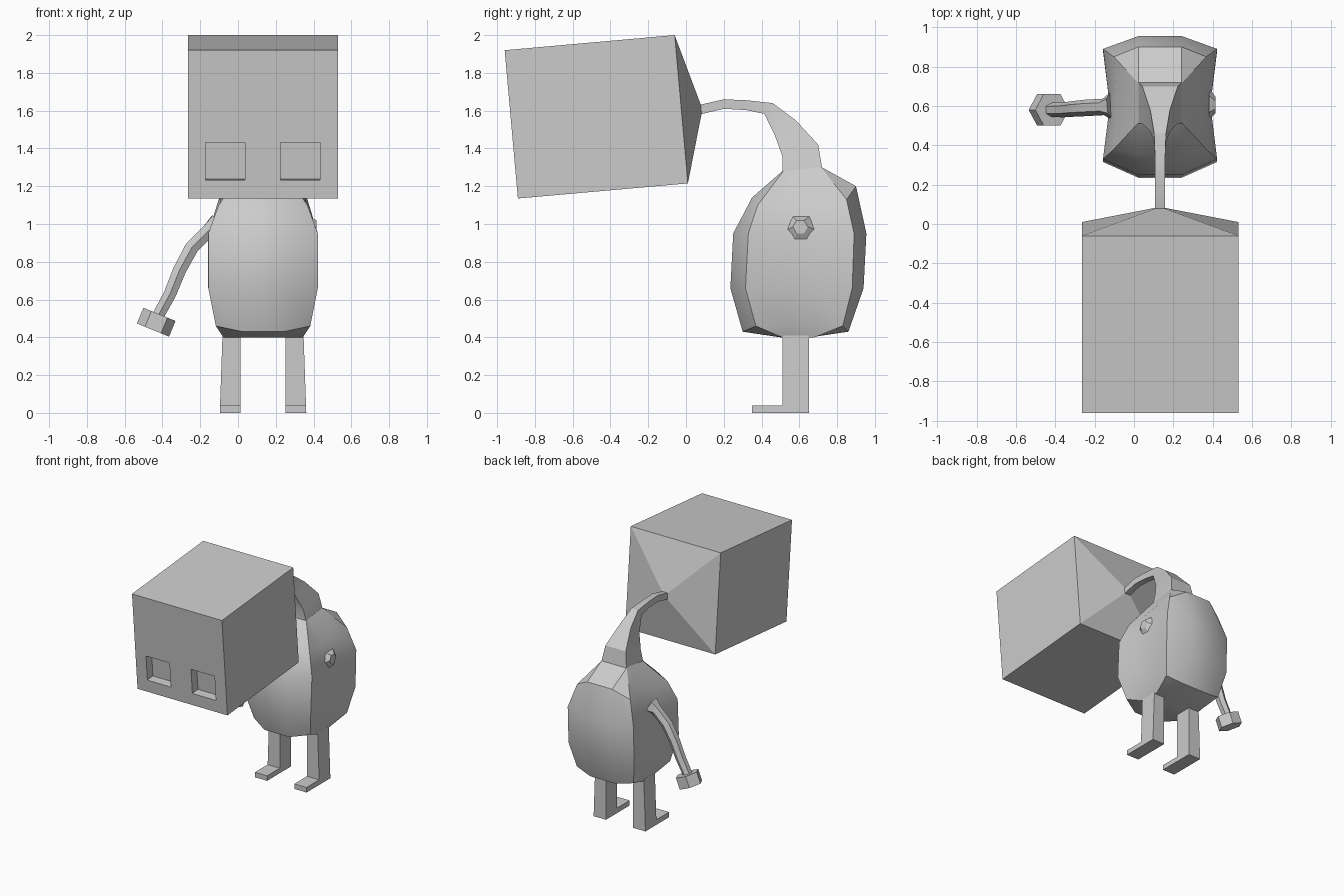
import bpy, bmesh, math
from mathutils import Vector

if "Cube" in bpy.data.objects:
    bpy.data.objects.remove(bpy.data.objects["Cube"])

CX = 0.1325  # symmetry line of head, neck, body and legs


def loft(name, rings, smooth=None):
    """Skin a list of equal-length point rings and cap both ends."""
    bm = bmesh.new()
    loops = [[bm.verts.new(p) for p in ring] for ring in rings]
    n = len(loops[0])
    for a, b in zip(loops, loops[1:]):
        for i in range(n):
            j = (i + 1) % n
            bm.faces.new((a[i], a[j], b[j], b[i]))
    bm.faces.new(loops[0])
    bm.faces.new(loops[-1])
    bmesh.ops.recalc_face_normals(bm, faces=bm.faces)
    me = bpy.data.meshes.new(name)
    bm.to_mesh(me)
    bm.free()
    ob = bpy.data.objects.new(name, me)
    bpy.context.collection.objects.link(ob)
    if smooth:
        bpy.ops.object.select_all(action='DESELECT')
        bpy.context.view_layer.objects.active = ob
        ob.select_set(True)
        bpy.ops.object.shade_smooth_by_angle(angle=math.radians(smooth))
    return ob


def quad(hw, a, b):
    """Rectangle across x, between two (y, z) points."""
    return [(CX - hw, *a), (CX + hw, *a), (CX + hw, *b), (CX - hw, *b)]


def circle(c, axis, r, n, turn=0.0):
    """Regular polygon around c, facing along axis."""
    axis = Vector(axis).normalized()
    u = Vector((0, 1, 0))
    u = (u - axis * u.dot(axis)).normalized()
    v = axis.cross(u)
    angles = [2 * math.pi * i / n + turn for i in range(n)]
    return [Vector(c) + r * (u * math.cos(t) + v * math.sin(t)) for t in angles]


# Head: tilted box whose back rises to a pyramid at the neck
head = loft("head", [
    quad(0.3975, (-0.96, 1.92), (-0.89, 1.135)),
    quad(0.3975, (-0.06, 2.00), (0.01, 1.215)),
    quad(0.025, (0.078, 1.632), (0.082, 1.582)),
])

# Eye sockets cut into the face
for side, x in (("left", -0.068), ("right", 0.33)):
    bpy.ops.mesh.primitive_cube_add(size=1, location=(x, -0.907, 1.332),
                                    rotation=(math.radians(5.1), 0, 0))
    cutter = bpy.context.object
    cutter.name = side + "_eye_cutter"
    cutter.scale = (0.208, 0.14, 0.2)
    cutter.hide_render = True
    cutter.display_type = 'WIRE'
    mod = head.modifiers.new(side + "_eye", 'BOOLEAN')
    mod.operation = 'DIFFERENCE'
    mod.solver = 'EXACT'
    mod.object = cutter

# Neck: half width, upper edge, lower edge
loft("neck", [quad(*s) for s in (
    (0.025, (0.078, 1.632), (0.082, 1.582)),
    (0.025, (0.20, 1.66), (0.20, 1.61)),
    (0.025, (0.32, 1.655), (0.32, 1.603)),
    (0.03, (0.46, 1.64), (0.415, 1.583)),
    (0.05, (0.58, 1.55), (0.47, 1.47)),
    (0.09, (0.70, 1.42), (0.51, 1.36)),
    (0.11, (0.72, 1.30), (0.51, 1.275)),
)], smooth=30)


# Body: twelve-point rings with sharp corners and slightly dished sides
def body_ring(corner, side, front, fcorner, bcorner, back):
    half = [(0.11, *front), (corner, *fcorner), (side, 0.53, fcorner[1]),
            (side, 0.68, bcorner[1]), (corner, *bcorner), (0.11, *back)]
    return ([(CX + x, y, z) for x, y, z in half]
            + [(CX - x, y, z) for x, y, z in reversed(half)])


loft("body", [body_ring(*s) for s in (
    (0.11, 0.11, (0.51, 1.28), (0.515, 1.28), (0.715, 1.30), (0.72, 1.30)),
    (0.235, 0.225, (0.35, 1.14), (0.38, 1.10), (0.85, 1.13), (0.90, 1.20)),
    (0.29, 0.265, (0.25, 0.95), (0.33, 0.95), (0.89, 0.95), (0.955, 0.95)),
    (0.29, 0.265, (0.235, 0.66), (0.315, 0.66), (0.88, 0.66), (0.94, 0.66)),
    (0.25, 0.235, (0.30, 0.43), (0.37, 0.46), (0.83, 0.46), (0.86, 0.43)),
    (0.21, 0.21, (0.50, 0.40), (0.51, 0.40), (0.65, 0.40), (0.66, 0.40)),
)], smooth=30)

# Legs: L-shaped profile with a flat foot, widening a little downwards
profile = [(0.35, 0), (0.65, 0), (0.65, 0.41), (0.51, 0.41), (0.51, 0.04), (0.35, 0.04)]
for side, s in (("left", -1), ("right", 1)):
    inner = [(CX + s * 0.12, y, z) for y, z in profile]
    outer = [(CX + s * (0.229 - 0.035 * z), y, z) for y, z in profile]
    loft(side + "_leg", [inner, outer])

# Single arm: tapering hexagonal tube along a bent path
path = [Vector(p) for p in ((-0.11, 0.60, 0.985), (-0.155, 0.595, 0.965), (-0.245, 0.59, 0.875),
                            (-0.31, 0.585, 0.755), (-0.36, 0.58, 0.63), (-0.42, 0.58, 0.52))]
radii = (0.075, 0.042, 0.042, 0.04, 0.038, 0.036)
rings = []
for i, (p, r) in enumerate(zip(path, radii)):
    axis = path[min(i + 1, len(path) - 1)] - path[max(i - 1, 0)]
    rings.append(circle(p, axis, r, 6))
loft("arm", rings, smooth=30)

# Hand: hexagonal block at the end of the arm
axis = Vector((-0.38, 0, -0.925))
loft("hand", [circle(Vector((-0.433, 0.58, 0.48)) + axis * d, axis, 0.092, 6, math.pi / 6)
              for d in (-0.045, 0.045)])

# Shoulder stub on the armless side
loft("shoulder_stub", [circle((0.38, 0.61, 0.965), (1, 0, 0), 0.085, 6),
                       circle((0.415, 0.605, 0.985), (1, 0, 0), 0.04, 6)])
